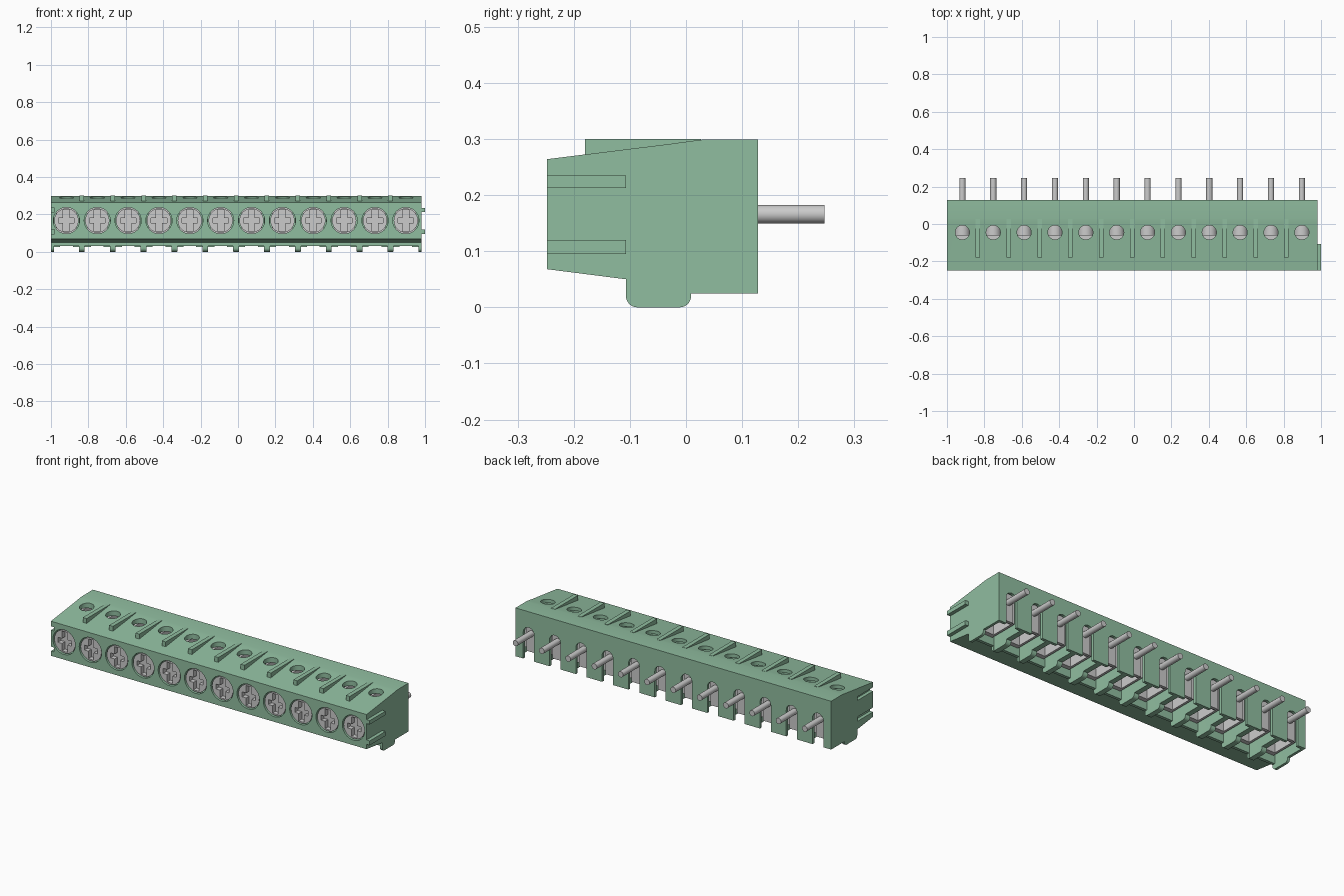
import bpy, bmesh, math

if "Cube" in bpy.data.objects:
    bpy.data.objects.remove(bpy.data.objects["Cube"])

PITCH = 0.165
POLES = [-0.9175 + PITCH * i for i in range(12)]
WALLS = [x + PITCH / 2 for x in POLES[:-1]]
green = bpy.data.materials.new("green_plastic")
green.diffuse_color = (0.28, 0.51, 0.35, 1)
green.use_nodes = True
green.node_tree.nodes["Principled BSDF"].inputs["Base Color"].default_value = green.diffuse_color


def prism(bm, pts, axis, a, b):
    """Extrude a 2D outline along x (y,z), y (x,z) or z (x,y)."""
    place = {'x': lambda p, t: (t, p[0], p[1]),
             'y': lambda p, t: (p[0], t, p[1]),
             'z': lambda p, t: (p[0], p[1], t)}[axis]
    lo = [bm.verts.new(place(p, a)) for p in pts]
    hi = [bm.verts.new(place(p, b)) for p in pts]
    bm.faces.new(lo)
    bm.faces.new(hi)
    n = len(pts)
    for i in range(n):
        j = (i + 1) % n
        bm.faces.new((lo[i], lo[j], hi[j], hi[i]))


def box(bm, x0, x1, y0, y1, z0, z1):
    prism(bm, [(x0, y0), (x1, y0), (x1, y1), (x0, y1)], 'z', z0, z1)


def arc(cx, cy, r, a0, a1, n):
    return [(cx + r * math.cos(math.radians(a0 + (a1 - a0) * i / n)),
             cy + r * math.sin(math.radians(a0 + (a1 - a0) * i / n))) for i in range(n + 1)]


def circle(cx, cy, r, n=32):
    return arc(cx, cy, r, 0, 360, n)[:-1]


def make(name, fill, mat=None):
    bm = bmesh.new()
    fill(bm)
    bmesh.ops.recalc_face_normals(bm, faces=bm.faces[:])
    me = bpy.data.meshes.new(name)
    bm.to_mesh(me)
    bm.free()
    ob = bpy.data.objects.new(name, me)
    bpy.context.collection.objects.link(ob)
    if mat:
        me.materials.append(mat)
    return ob


def per_pole(fn):
    return lambda bm: [fn(bm, x) for x in POLES]


def cut(ob, fill):
    cutter = make("cutter", fill)
    cutter.hide_render = True
    mod = ob.modifiers.new("cut", 'BOOLEAN')
    mod.operation, mod.solver, mod.object = 'DIFFERENCE', 'EXACT', cutter
    bpy.context.view_layer.objects.active = ob
    bpy.ops.object.modifier_apply(modifier=mod.name)
    bpy.data.objects.remove(cutter)


# Housing: side profile extruded along the full length
profile = ([(-0.248, 0.068), (-0.107, 0.05)] + arc(-0.087, 0.02, 0.02, 180, 270, 6)
           + arc(-0.011, 0.02, 0.02, 270, 360, 6)
           + [(0.009, 0.025), (0.128, 0.025), (0.128, 0.299), (0.03, 0.299),
              (0.01, 0.2965), (-0.03, 0.291), (-0.248, 0.264)])
housing = make("housing", lambda bm: prism(bm, profile, 'x', -1, 0.98), green)

# Wire chambers open at the bottom, gaps between feet
cut(housing, per_pole(lambda bm, x: box(bm, x - 0.0675, x + 0.0675, -0.09, 0.112, -0.1, 0.265)))
cut(housing, per_pole(lambda bm, x: box(bm, x - 0.067, x + 0.067, -0.2, 0.05, -0.1, 0.03)))
# Screw holes, test holes, arched pin slots in the back wall
cut(housing, per_pole(lambda bm, x: prism(bm, circle(x, 0.167, 0.07), 'y', -0.3, -0.08)))
cut(housing, per_pole(lambda bm, x: prism(bm, circle(x, -0.045, 0.038), 'z', 0.25, 0.35)))
cut(housing, per_pole(lambda bm, x: prism(
    bm, [(x - 0.034, -0.1), (x + 0.034, -0.1)] + arc(x, 0.175, 0.034, 0, 180, 14), 'y', 0.1, 0.2)))
# Grooves on the left end
RAILS = [(0.095, 0.12), (0.213, 0.235)]
cut(housing, lambda bm: [box(bm, -1.1, -0.98, -0.3, -0.107, a, b) for a, b in RAILS])

# Matching rails on the right end and divider ribs on top
rails = make("end_rails", lambda bm: [box(bm, 0.97, 1, -0.248, -0.107, a, b) for a, b in RAILS], green)
ribs = make("top_ribs", lambda bm: [prism(
    bm, [(-0.18, 0.26), (0.027, 0.29), (0.027, 0.3), (-0.18, 0.3)], 'x', w - 0.012, w + 0.012)
    for w in WALLS], green)

# Screws: heads with a cross recess, and shanks
heads = make("screw_heads", per_pole(lambda bm, x: prism(bm, circle(x, 0.167, 0.065), 'y', -0.242, -0.19)))


def cross(bm, x):
    w, h, l, t = 0.017, 0.014, 0.042, 0.056
    quad = [(l, h), (w, h), (w, t)]
    pts = (quad + [(-a, b) for a, b in quad[::-1]]
           + [(-a, -b) for a, b in quad] + [(a, -b) for a, b in quad[::-1]])
    prism(bm, [(x + a, 0.167 + b) for a, b in pts], 'y', -0.3, -0.215)


cut(heads, per_pole(cross))
shanks = make("screw_shanks", per_pole(lambda bm, x: prism(bm, circle(x, 0.167, 0.042, 24), 'y', -0.2, 0.0)))

# Clamp cages: square tubes open towards the wire entry
cages = make("clamp_cages", per_pole(lambda bm, x: box(bm, x - 0.055, x + 0.055, -0.085, 0.085, 0.07, 0.25)))
cut(cages, per_pole(lambda bm, x: box(bm, x - 0.042, x + 0.042, -0.06, 0.07, 0, 0.3)))

# Contact strips behind the slots, carrying the round pins
strips = make("contact_strips", per_pole(lambda bm, x: box(bm, x - 0.032, x + 0.032, 0.085, 0.102, 0.06, 0.24)))
pins = make("pins", per_pole(lambda bm, x: prism(bm, circle(x, 0.166, 0.0165, 20), 'y', 0.09, 0.247)))

# Smooth the round surfaces only
bpy.ops.object.select_all(action='DESELECT')
for ob in (housing, heads, shanks, pins):
    ob.select_set(True)
bpy.context.view_layer.objects.active = housing
bpy.ops.object.shade_smooth_by_angle(angle=math.radians(30))
